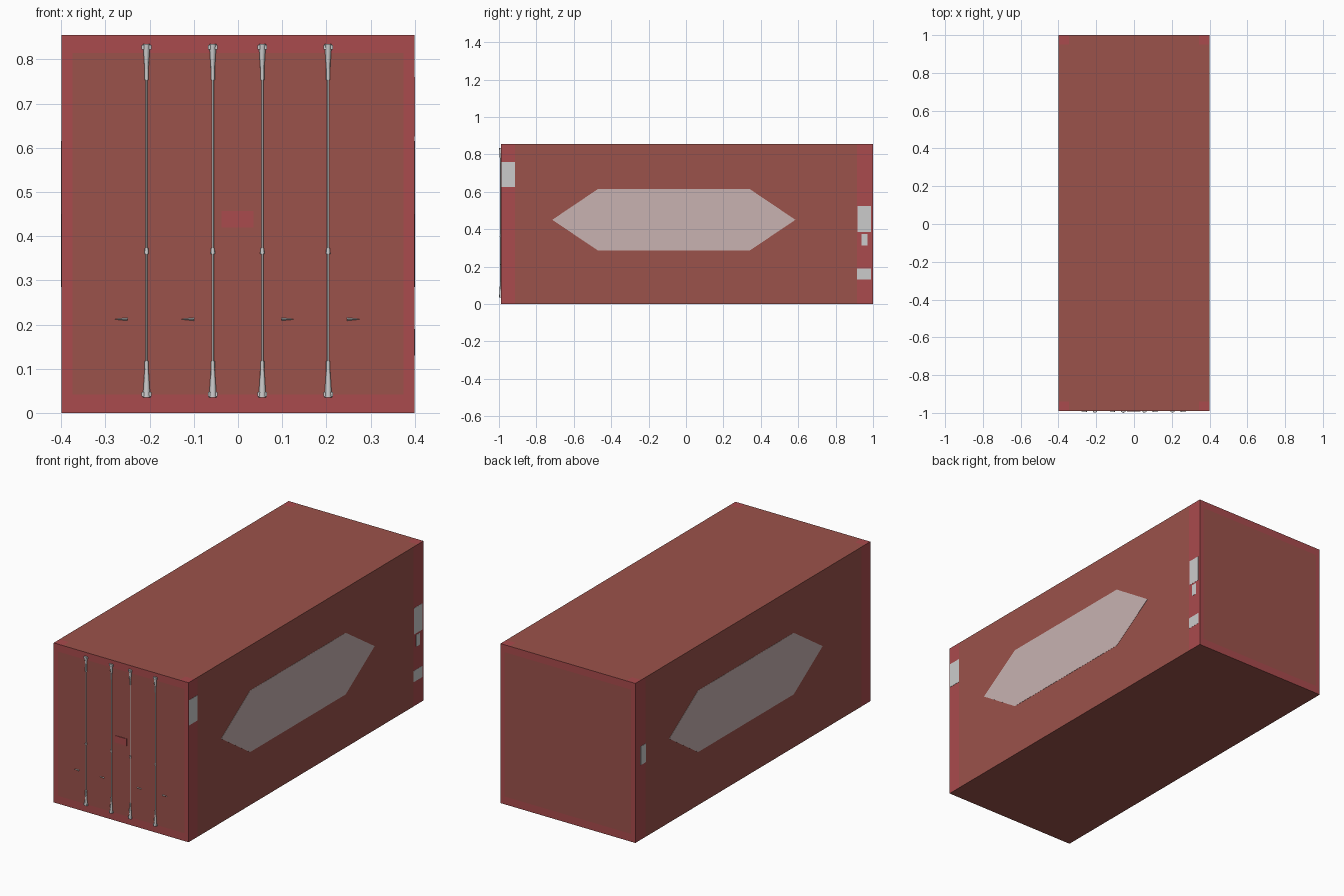
import bpy, bmesh
from mathutils import Matrix, Vector

if "Cube" in bpy.data.objects:
    bpy.data.objects.remove(bpy.data.objects["Cube"])

W, H, YF, YB = 0.4, 0.855, -0.99, 1.0


def material(name, rgb):
    m = bpy.data.materials.new(name)
    m.diffuse_color = (*rgb, 1)
    m.use_nodes = True
    m.node_tree.nodes["Principled BSDF"].inputs["Base Color"].default_value = m.diffuse_color
    return m


brown = material("brown_paint", (0.33, 0.085, 0.07))
red = material("red_frame", (0.40, 0.07, 0.075))
pale = material("pale_panel", (0.58, 0.45, 0.44))


def finish(name, bm, *mats):
    bmesh.ops.recalc_face_normals(bm, faces=bm.faces)
    me = bpy.data.meshes.new(name)
    bm.to_mesh(me)
    bm.free()
    for m in mats:
        me.materials.append(m)
    ob = bpy.data.objects.new(name, me)
    bpy.context.collection.objects.link(ob)
    return ob


def add_box(bm, x0, x1, y0, y1, z0, z1):
    m = Matrix.Translation(((x0 + x1) / 2, (y0 + y1) / 2, (z0 + z1) / 2)) @ \
        Matrix.Diagonal((x1 - x0, y1 - y0, z1 - z0, 1))
    bmesh.ops.create_cube(bm, size=1, matrix=m)


def box(name, dims, *mats):
    bm = bmesh.new()
    add_box(bm, *dims)
    return finish(name, bm, *mats)


# Container body, cut along the flush frame lines and coloured by region
bm = bmesh.new()
add_box(bm, -W, W, YF, YB, 0, H)
cuts = [(0, v) for v in (-0.375, -0.345, 0.345, 0.375)]
cuts += [(1, v) for v in (-0.94, -0.915, 0.915, 0.95)]
cuts += [(2, v) for v in (0.042, 0.815)]
for axis, v in cuts:
    co, no = Vector((0, 0, 0)), Vector((0, 0, 0))
    co[axis], no[axis] = v, 1
    bmesh.ops.bisect_plane(bm, geom=bm.verts[:] + bm.edges[:] + bm.faces[:],
                           plane_co=co, plane_no=no)
bm.normal_update()
for f in bm.faces:
    x, y, z = f.calc_center_median()
    n = f.normal
    if abs(n.x) > 0.5:
        framed = abs(y) > 0.915
    elif abs(n.y) > 0.5:
        framed = abs(x) > 0.375 or z < 0.042 or z > 0.815
    else:
        framed = n.z > 0 and abs(x) > 0.345 and (y < -0.94 or y > 0.95)
    f.material_index = int(framed)
finish("container_body", bm, brown, red)


# Six-sided panels on both long sides, the left one turned half round
outline = [(-0.715, 0.45), (-0.47, 0.285), (0.34, 0.285),
           (0.585, 0.45), (0.34, 0.615), (-0.47, 0.615)]
for side, label in ((1, "right"), (-1, "left")):
    bm = bmesh.new()
    face = bm.faces.new([bm.verts.new((side * (W - 0.001), side * y, z)) for y, z in outline])
    ext = bmesh.ops.extrude_face_region(bm, geom=[face])["geom"]
    bmesh.ops.translate(bm, vec=(side * 0.002, 0, 0),
                        verts=[v for v in ext if isinstance(v, bmesh.types.BMVert)])
    finish(label + "_side_panel", bm, pale)

# Small grey plates on the corner posts
for i, (s, y0, y1, z0, z1) in enumerate([
        (1, -0.987, -0.915, 0.625, 0.76), (1, 0.918, 0.988, 0.385, 0.525),
        (1, 0.938, 0.97, 0.312, 0.375), (1, 0.915, 0.99, 0.13, 0.19),
        (-1, 0.91, 0.955, 0.40, 0.50)]):
    xs = sorted((s * (W - 0.001), s * (W + 0.001)))
    box(f"post_plate_{i + 1}", (*xs, y0, y1, z0, z1))

# Lock plate at the door centre
box("door_lock_plate", (-0.037, 0.035, YF - 0.003, YF, 0.42, 0.457), red)


def tapered(bm, x, z0, z1, r0, r1, y=-0.991):
    # Upright eight-sided cone section
    bmesh.ops.create_cone(bm, cap_ends=True, segments=8, radius1=r0, radius2=r1,
                          depth=z1 - z0, matrix=Matrix.Translation((x, y, (z0 + z1) / 2)))


# Four locking rods with flared ends, cams, a middle guide and a handle tip
for i, x in enumerate((-0.207, -0.057, 0.055, 0.204)):
    bm = bmesh.new()
    tapered(bm, x, 0.04, 0.83, 0.0022, 0.0022)
    tapered(bm, x, 0.035, 0.105, 0.0085, 0.004)
    tapered(bm, x, 0.100, 0.118, 0.0045, 0.0045)
    tapered(bm, x, 0.770, 0.835, 0.004, 0.008)
    tapered(bm, x, 0.753, 0.780, 0.0045, 0.0045)
    tapered(bm, x, 0.360, 0.373, 0.005, 0.004)
    for z in (0.042, 0.828):
        add_box(bm, x - 0.011, x + 0.011, -0.996, -0.985, z - 0.005, z + 0.005)
    rod = finish(f"locking_rod_{i + 1}", bm)
    for p in rod.data.polygons:
        p.use_smooth = len(p.vertices) == 4 and abs(p.normal.z) < 0.3 and p.area < 0.001 \
            and p.index < 60
    rod.data.set_sharp_from_angle(angle=0.9)

    hx = x + (-0.057 if x < 0 else 0.057)
    bm = bmesh.new()
    direction = -1 if x < 0 else 1
    bmesh.ops.create_cone(bm, cap_ends=True, segments=4, radius1=0.0035, radius2=0.0005,
                          depth=0.028, matrix=Matrix.Translation((hx, -0.991, 0.212)) @
                          Matrix.Rotation(direction * 1.5708, 4, 'Y'))
    finish(f"rod_handle_{i + 1}", bm)
